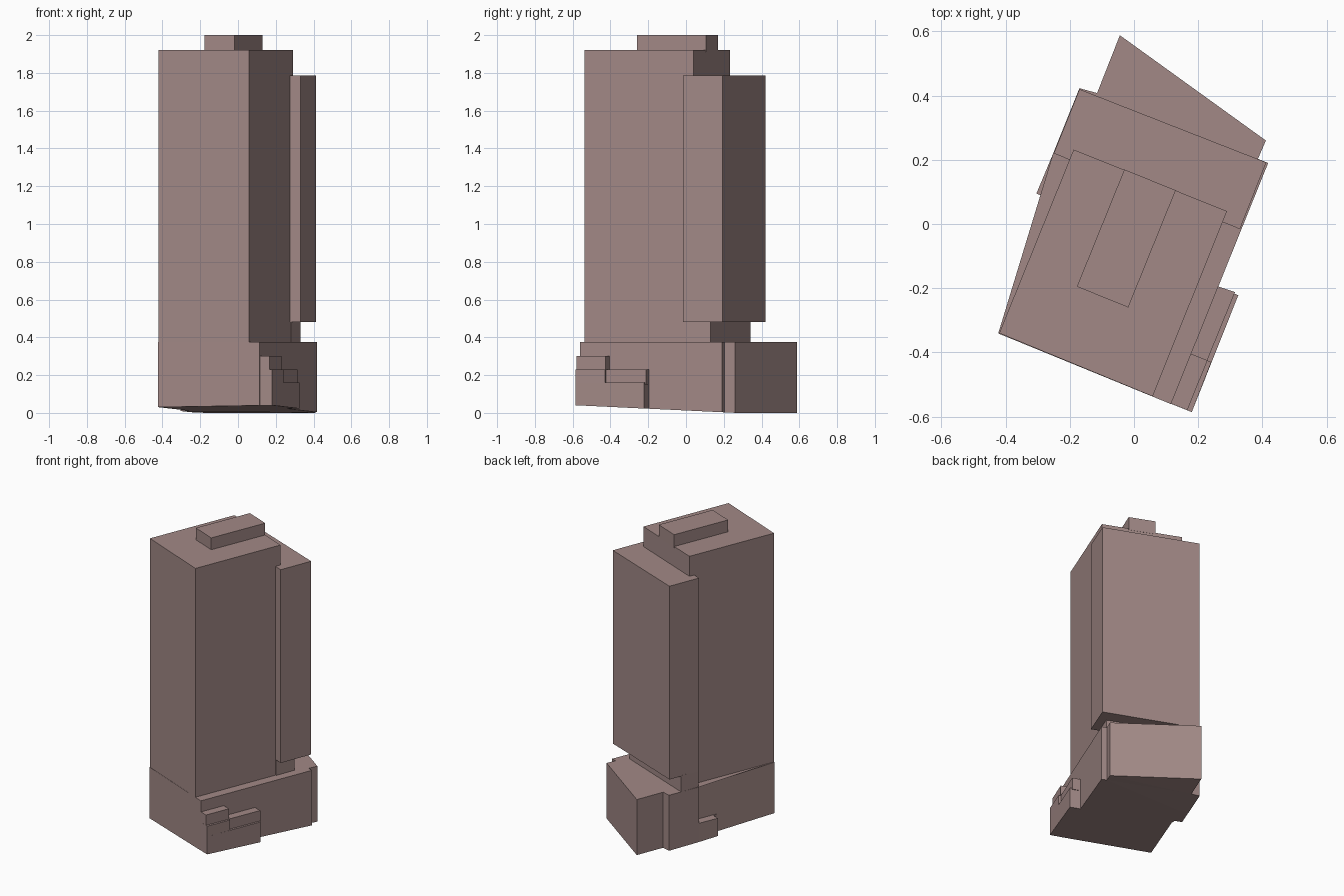
import bpy, bmesh

stone = bpy.data.materials.new("stone")
stone.diffuse_color = (0.36, 0.25, 0.24, 1)


def ground(x, y):
    # gently sloping site under the building
    return max(0.0, 0.0135 - 0.0024 * x - 0.0467 * y)


def prism(name, outline, top, bottom=None):
    """Extruded footprint; without a bottom height it follows the slope."""
    bm = bmesh.new()
    low = [bm.verts.new((x, y, ground(x, y) if bottom is None else bottom))
           for x, y in outline]
    high = [bm.verts.new((x, y, top)) for x, y in outline]
    n = len(outline)
    caps = [bm.faces.new(high), bm.faces.new(low[::-1])]
    for i in range(n):
        j = (i + 1) % n
        bm.faces.new((low[i], low[j], high[j], high[i]))
    bmesh.ops.triangulate(bm, faces=caps)
    bmesh.ops.recalc_face_normals(bm, faces=bm.faces)
    mesh = bpy.data.meshes.new(name)
    bm.to_mesh(mesh)
    bm.free()
    mesh.materials.append(stone)
    obj = bpy.data.objects.new(name, mesh)
    bpy.context.collection.objects.link(obj)
    return obj


# Main tower and rooftop plant room
prism("tower", [(-0.42, -0.34), (0.058, -0.537), (0.29, 0.04), (-0.188, 0.232)], 1.92, 0.37)
prism("roof_room", [(-0.178, -0.195), (-0.018, -0.26), (0.13, 0.105), (-0.03, 0.17)], 2.0, 1.91)

# Rear slab overhanging a recessed neck
prism("rear_slab", [(-0.25, 0.22), (0.33, -0.016), (0.412, 0.192), (-0.17, 0.42)], 1.785, 0.48)
prism("neck", [(-0.248, 0.22), (0.282, 0.005), (0.33, 0.13), (-0.203, 0.342)], 0.485, 0.37)

# Podium with angled rear wing
prism("podium", [(-0.423, -0.341), (0.115, -0.561), (0.418, 0.19), (0.386, 0.203),
                 (0.411, 0.26), (-0.044, 0.588), (-0.115, 0.408), (-0.17, 0.423),
                 (-0.252, 0.22), (-0.2, 0.198)], 0.375)

# Low annex on the left side
prism("left_annex", [(-0.264, 0.05), (-0.26, 0.077), (-0.304, 0.095),
                     (-0.251, 0.222), (-0.18, 0.195), (-0.23, 0.04)], 0.13)

# Stepped terraces on the front right corner
prism("terrace_low", [(0.1, -0.554), (0.18, -0.586), (0.325, -0.222), (0.24, -0.187)], 0.16)
prism("terrace_middle", [(0.1, -0.554), (0.165, -0.58), (0.315, -0.212), (0.24, -0.187)], 0.23, 0.15)
prism("terrace_corner", [(0.1, -0.554), (0.18, -0.586), (0.241, -0.43), (0.16, -0.397)], 0.23, 0.15)
prism("terrace_high", [(0.1, -0.554), (0.166, -0.58), (0.229, -0.425), (0.16, -0.397)], 0.3, 0.22)
